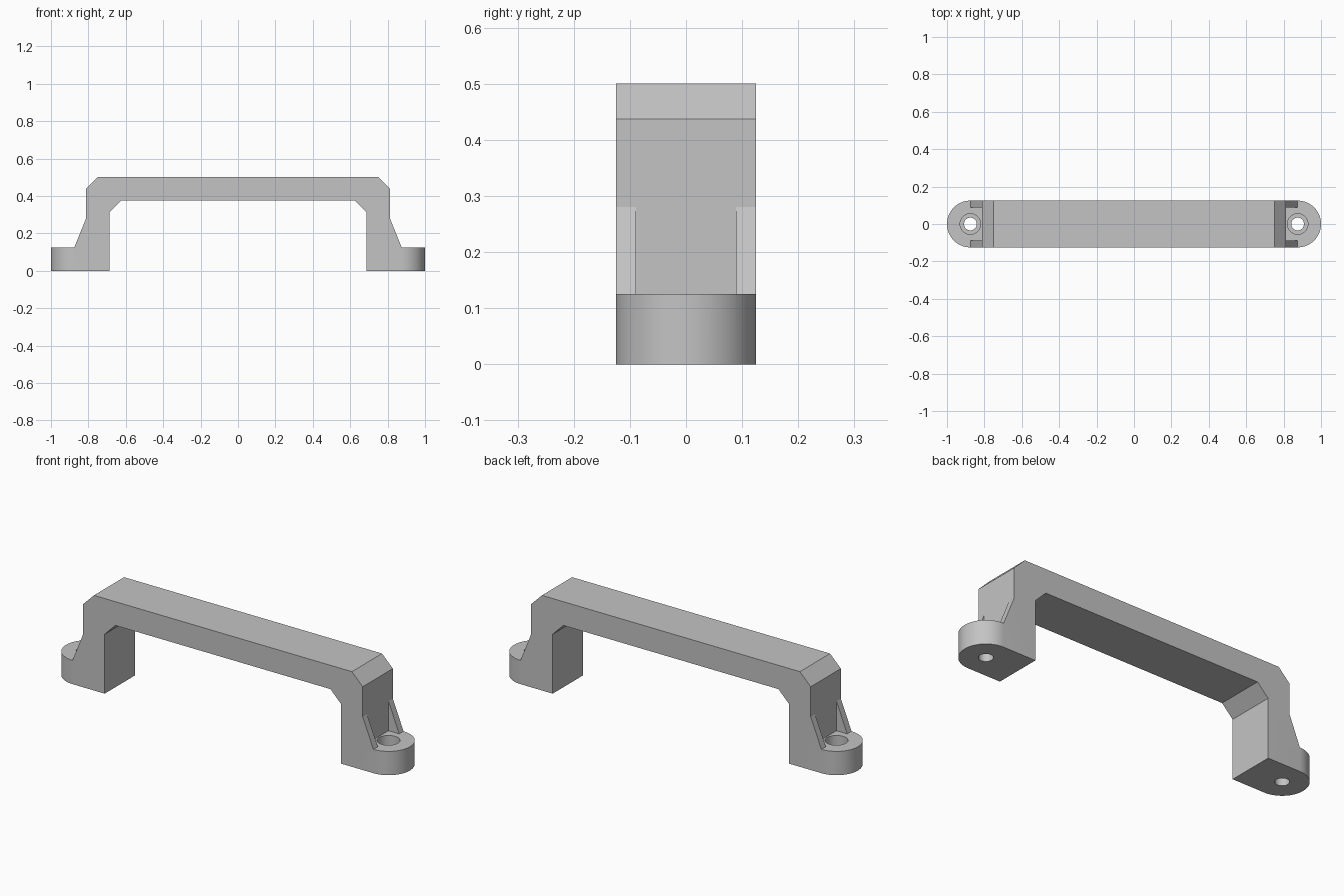
import bpy, bmesh, math
from mathutils import Vector

if "Cube" in bpy.data.objects:
    bpy.data.objects.remove(bpy.data.objects["Cube"])

grey = bpy.data.materials.new("plain grey")
grey.use_nodes = True
colour = (0.55, 0.55, 0.55, 1)
grey.diffuse_color = colour
grey.node_tree.nodes["Principled BSDF"].inputs["Base Color"].default_value = colour


def prism(name, points, offset):
    """Closed prism: a flat outline swept along an offset."""
    bm = bmesh.new()
    face = bm.faces.new([bm.verts.new(p) for p in points])
    swept = bmesh.ops.extrude_face_region(bm, geom=[face])["geom"]
    bmesh.ops.translate(bm, vec=offset,
                        verts=[v for v in swept if isinstance(v, bmesh.types.BMVert)])
    bmesh.ops.recalc_face_normals(bm, faces=bm.faces)
    mesh = bpy.data.meshes.new(name)
    bm.to_mesh(mesh)
    bm.free()
    mesh.materials.append(grey)
    obj = bpy.data.objects.new(name, mesh)
    bpy.context.collection.objects.link(obj)
    return obj


def arc(cx, radius, start, end, steps, z):
    return [(cx + radius * math.cos(a), radius * math.sin(a), z)
            for a in (start + (end - start) * i / steps for i in range(steps + 1))]


def cut(target, cutter, operation="DIFFERENCE"):
    mod = target.modifiers.new(cutter.name, "BOOLEAN")
    mod.object, mod.operation, mod.solver = cutter, operation, "EXACT"
    bpy.context.view_layer.objects.active = target
    bpy.ops.object.modifier_apply(modifier=mod.name)
    bpy.data.objects.remove(cutter)


WALL, FOOT_X, FOOT_Z, HALF_W = 0.8125, 0.875, 0.125, 0.125

# Handle side profile: grip, chamfered corners, legs, ribs and feet
half = [(0.75, 0.5), (WALL, 0.4375), (WALL, 0.28), (FOOT_X, FOOT_Z), (1.1, FOOT_Z),
        (1.1, 0), (0.6875, 0), (0.6875, 0.3125), (0.625, 0.375)]
outline = half + [(-x, z) for x, z in reversed(half)]
handle = prism("pull_handle", [(x, -0.2, z) for x, z in outline], Vector((0, 0.4, 0)))

# Trim to the round-ended plan shape
q = math.pi / 2
plan = arc(FOOT_X, HALF_W, -q, q, 32, -0.1) + arc(-FOOT_X, HALF_W, q, 3 * q, 32, -0.1)
cut(handle, prism("plan_trim", plan, Vector((0, 0, 0.8))), "INTERSECT")

for side in (1, -1):
    # Pocket between the two ribs
    pocket = [(WALL, FOOT_Z), (1.05, FOOT_Z), (1.05, 0.35), (WALL, 0.35)]
    cut(handle, prism("rib_pocket", [(side * x, -0.089, z) for x, z in pocket],
                      Vector((0, 0.178, 0))))
    # Screw hole with a counterbore
    for radius, bottom in ((0.034, -0.1), (0.055, 0.065)):
        ring = arc(side * FOOT_X, radius, 0, 4 * q, 32, bottom)[:-1]
        cut(handle, prism("screw_hole", ring, Vector((0, 0, 0.3 - bottom))))

# Smooth the round walls, keep the other edges crisp
bpy.ops.object.select_all(action="DESELECT")
handle.select_set(True)
bpy.context.view_layer.objects.active = handle
bpy.ops.object.shade_smooth_by_angle(angle=math.radians(20))
